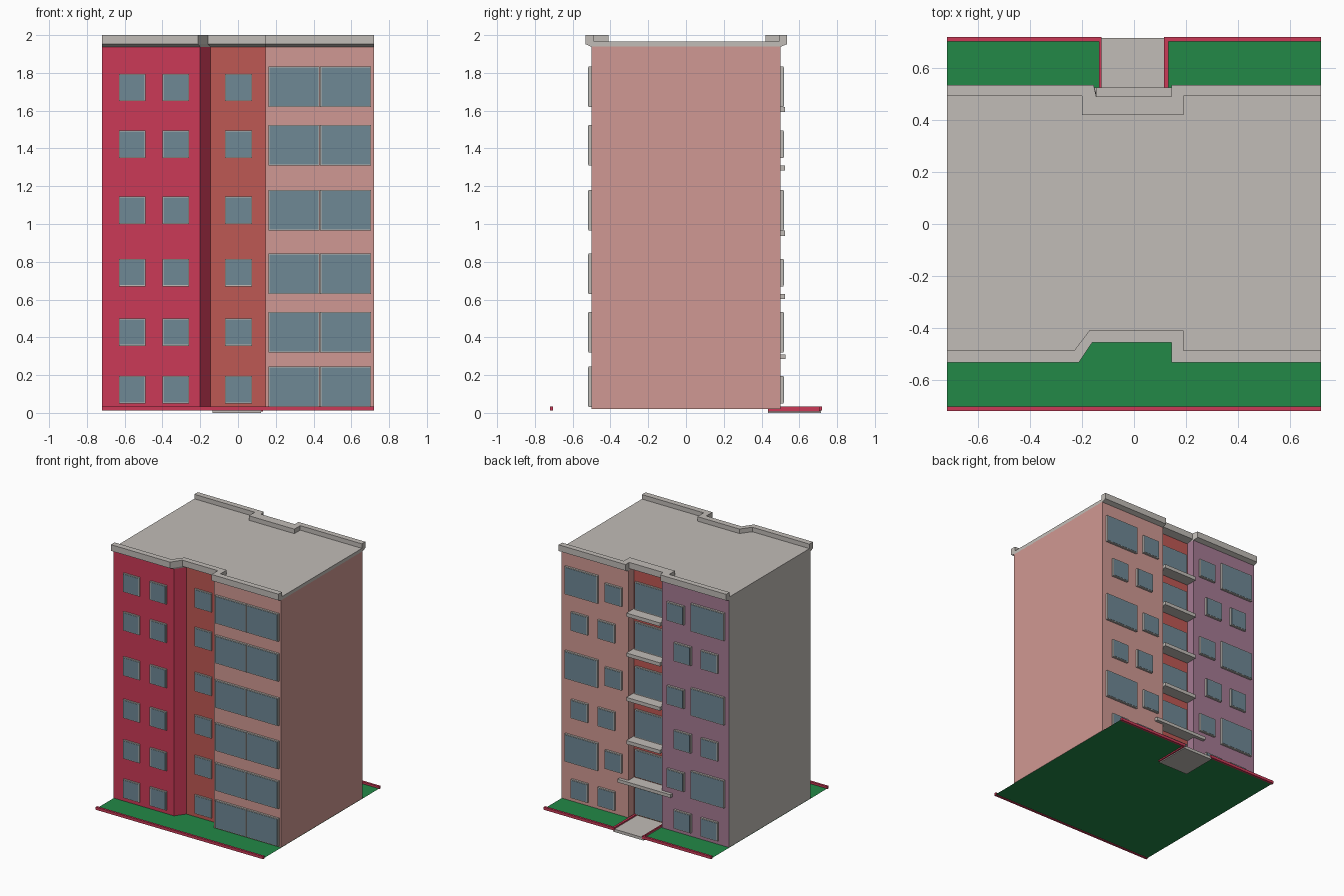
import bpy, bmesh

if "Cube" in bpy.data.objects:
    bpy.data.objects.remove(bpy.data.objects["Cube"])


def material(name, hex_colour):
    lin = []
    for i in (0, 2, 4):
        c = int(hex_colour[i:i + 2], 16) / 255
        lin.append(c / 12.92 if c <= 0.04045 else ((c + 0.055) / 1.055) ** 2.4)
    m = bpy.data.materials.new(name)
    m.diffuse_color = (*lin, 1)
    m.use_nodes = True
    m.node_tree.nodes["Principled BSDF"].inputs["Base Color"].default_value = m.diffuse_color
    return m


GREY = material("concrete grey", "C1BCB7")
RED = material("crimson", "CB3A57")
BRICK = material("brick orange", "BE5854")
PINK = material("pale pink", "D09993")
PURPLE = material("dusty purple", "A57A93")
GLASS = material("blue grey glass", "6E8895")
GREEN = material("grass green", "228847")


def finish(name, bm, mats):
    bmesh.ops.recalc_face_normals(bm, faces=bm.faces)
    mesh = bpy.data.meshes.new(name)
    bm.to_mesh(mesh)
    bm.free()
    for m in mats:
        mesh.materials.append(m)
    ob = bpy.data.objects.new(name, mesh)
    bpy.context.collection.objects.link(ob)
    return ob


def add_box(bm, x0, x1, y0, y1, z0, z1, mat=0):
    v = [bm.verts.new((x, y, z)) for z in (z0, z1)
         for x, y in ((x0, y0), (x1, y0), (x1, y1), (x0, y1))]
    for f in ((3, 2, 1, 0), (4, 5, 6, 7), (0, 1, 5, 4), (1, 2, 6, 5), (2, 3, 7, 6), (3, 0, 4, 7)):
        bm.faces.new([v[i] for i in f]).material_index = mat


def boxes(name, mat, *dims):
    bm = bmesh.new()
    for d in dims:
        add_box(bm, *d)
    return finish(name, bm, [mat])


def loft(name, loops, mats, side_mats=None):
    """Stack of matching outlines (points, z), capped at both ends."""
    bm = bmesh.new()
    rings = [[bm.verts.new((x, y, z)) for x, y in pts] for pts, z in loops]
    n = len(rings[0])
    for a, b in zip(rings, rings[1:]):
        for i in range(n):
            f = bm.faces.new((a[i], a[(i + 1) % n], b[(i + 1) % n], b[i]))
            f.material_index = side_mats[i] if side_mats else 0
    bm.faces.new(rings[0][::-1])
    bm.faces.new(rings[-1])
    return finish(name, bm, mats)


# building body: recessed at front and back, one colour per wall
front = [(-.72, -.5), (-.2, -.5), (-.145, -.425), (.145, -.425), (.145, -.5), (.72, -.5)]
back = [(.72, .5), (.145, .5), (.145, .43), (-.145, .43), (-.145, .5), (-.72, .5)]
walls = [1, 1, 2, 3, 3, 3, 3, 3, 2, 4, 4, 0]
loft("building_walls", [(front + back, .02), (front + back, 1.94)],
     [GREY, RED, BRICK, PINK, PURPLE], walls)

# roof slab with sloped underside, and parapets along front and back
front_out = [(-.72, -.532), (-.212, -.532), (-.16, -.455), (.145, -.455), (.145, -.532), (.72, -.532)]
front_in = [(-.72, -.487), (-.23, -.487), (-.172, -.41), (.19, -.41), (.19, -.487), (.72, -.487)]
back_out = [(.72, .535), (.145, .535), (.145, .49), (-.145, .49), (-.155, .535), (-.72, .535)]
back_in = [(.72, .492), (.19, .492), (.19, .42), (-.2, .42), (-.2, .492), (-.72, .492)]
roof = front_out + back_out
loft("roof_slab", [(front + back, 1.938), (roof, 1.952), (roof, 1.965)], [GREY])
for label, outer, inner in (("front", front_out, front_in), ("back", back_out, back_in)):
    ring = outer + inner[::-1]
    loft(label + "_parapet", [(ring, 1.96), (ring, 2.0)], [GREY])

# windows: grey frame box with a glass panel on its face
LARGE_Z = [.03, .32, .63, .965, 1.31, 1.62]
SMALL_Z = [.05, .355, .67, 1.0, 1.35, 1.65]


def windows(name, items, wall_y, side, depth):
    bm = bmesh.new()
    for x0, x1, z0, h in items:
        for b, d, m in ((0, depth, 0), (.006, depth + .002, 1)):
            ys = sorted((wall_y - side * .01, wall_y + side * d))
            add_box(bm, x0 + b, x1 - b, *ys, z0 + b, z0 + h - b, m)
    return finish(name, bm, [GREY, GLASS])


SH, LH = .145, .215
windows("front_left_windows", [(x, x + .14, z, SH) for z in SMALL_Z for x in (-.63, -.4)], -.5, -1, .012)
windows("front_recess_windows", [(-.07, .075, z, SH) for z in SMALL_Z], -.425, -1, .012)
windows("front_large_windows",
        [(x, x + .27, z, LH) for z in LARGE_Z for x in (.162, .435)], -.5, -1, .016)
windows("back_recess_windows", [(-.13, .13, z, LH) for z in LARGE_Z], .43, 1, .014)

# back walls alternate: small pair on odd floors, large plus small on even floors
rear = []
for floor in range(6):
    zs, zl = SMALL_Z[floor], LARGE_Z[floor]
    if floor % 2:
        spans = [(.40, .685, zl, LH), (.195, .34, zs, SH)]
    else:
        spans = [(.487, .63, zs, SH), (.255, .4, zs, SH)]
    for x0, x1, z, h in spans:
        rear += [(x0, x1, z, h), (-x1, -x0, z, h)]
windows("back_windows", rear, .5, 1, .016)

# balcony slabs in the back recess, and a wider entrance canopy
boxes("balcony_slabs", GREY, *[(-.144, .144, .425, .525, z - .028, z) for z in LARGE_Z[2:]])
boxes("entrance_canopy", GREY, (-.235, .22, .425, .526, .285, .31))

# lawn sheet, entrance path and red kerbs
bm = bmesh.new()
bm.faces.new([bm.verts.new((x, y, .018)) for x, y in
              ((-.72, -.715), (.72, -.715), (.72, .715), (-.72, .715))])
finish("lawn", bm, [GREEN])
boxes("entrance_path", GREY, (-.135, .122, .435, .715, 0, .022))
boxes("kerbs", RED,
      (-.72, .72, -.72, -.703, .013, .034),
      (-.72, -.125, .703, .72, .013, .034),
      (.115, .72, .703, .72, .013, .034),
      (-.135, -.125, .435, .71, .008, .033),
      (.115, .132, .435, .71, .008, .033))
